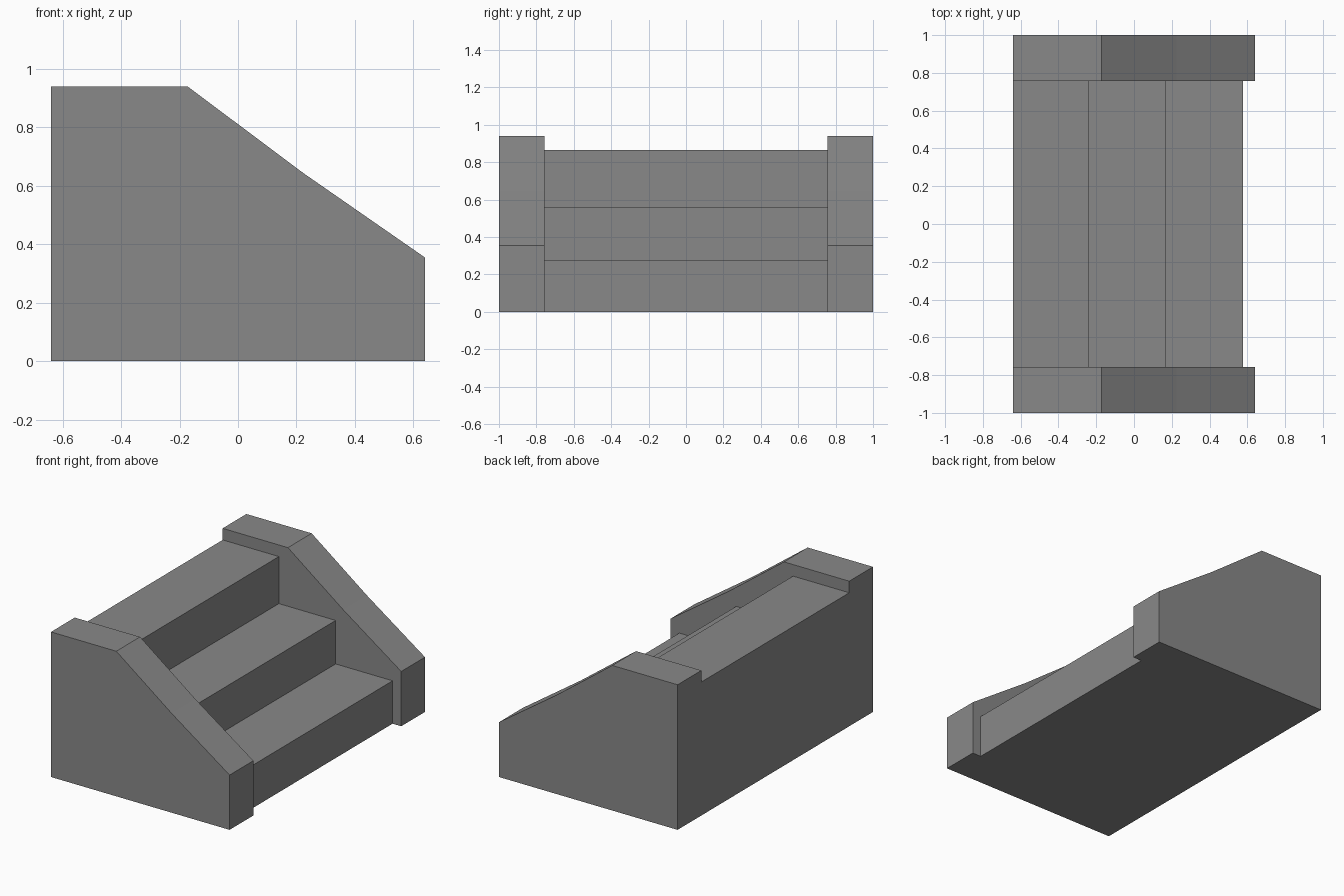
import bpy
import bmesh

cube = bpy.data.objects.get("Cube")
if cube:
    bpy.data.objects.remove(cube, do_unlink=True)

# Plain concrete grey
concrete = bpy.data.materials.new("concrete_grey")
concrete.use_nodes = True
GREY = (0.25, 0.25, 0.25, 1)
concrete.diffuse_color = GREY
concrete.node_tree.nodes["Principled BSDF"].inputs["Base Color"].default_value = GREY


def extrude_profile(name, profile, y0, y1):
    """Extrude an (x, z) outline from y0 to y1 into a flat-shaded solid."""
    bm = bmesh.new()
    face = bm.faces.new([bm.verts.new((x, y0, z)) for x, z in profile])
    result = bmesh.ops.extrude_face_region(bm, geom=[face])
    moved = [v for v in result["geom"] if isinstance(v, bmesh.types.BMVert)]
    bmesh.ops.translate(bm, verts=moved, vec=(0, y1 - y0, 0))
    bmesh.ops.recalc_face_normals(bm, faces=bm.faces)
    mesh = bpy.data.meshes.new(name)
    bm.to_mesh(mesh)
    bm.free()
    mesh.materials.append(concrete)
    obj = bpy.data.objects.new(name, mesh)
    bpy.context.collection.objects.link(obj)
    return obj


BACK, FRONT = -0.64, 0.64
INNER, OUTER = 0.757, 1.0

# Steps: (nose x, tread height) from the top tread down
step_outline = [(BACK, 0)]
x = BACK
for nose, height in [(-0.237, 0.865), (0.17, 0.56), (0.578, 0.278)]:
    step_outline += [(x, height), (nose, height)]
    x = nose
step_outline.append((x, 0))
extrude_profile("steps", step_outline, -INNER, INNER)

# Sloping side walls with a slight bend halfway down
wall_outline = [(BACK, 0), (BACK, 0.94), (-0.172, 0.94), (0.225, 0.643),
                (FRONT, 0.355), (FRONT, 0)]
for name, side in (("front_side_wall", -1), ("back_side_wall", 1)):
    extrude_profile(name, wall_outline, side * INNER, side * OUTER)
